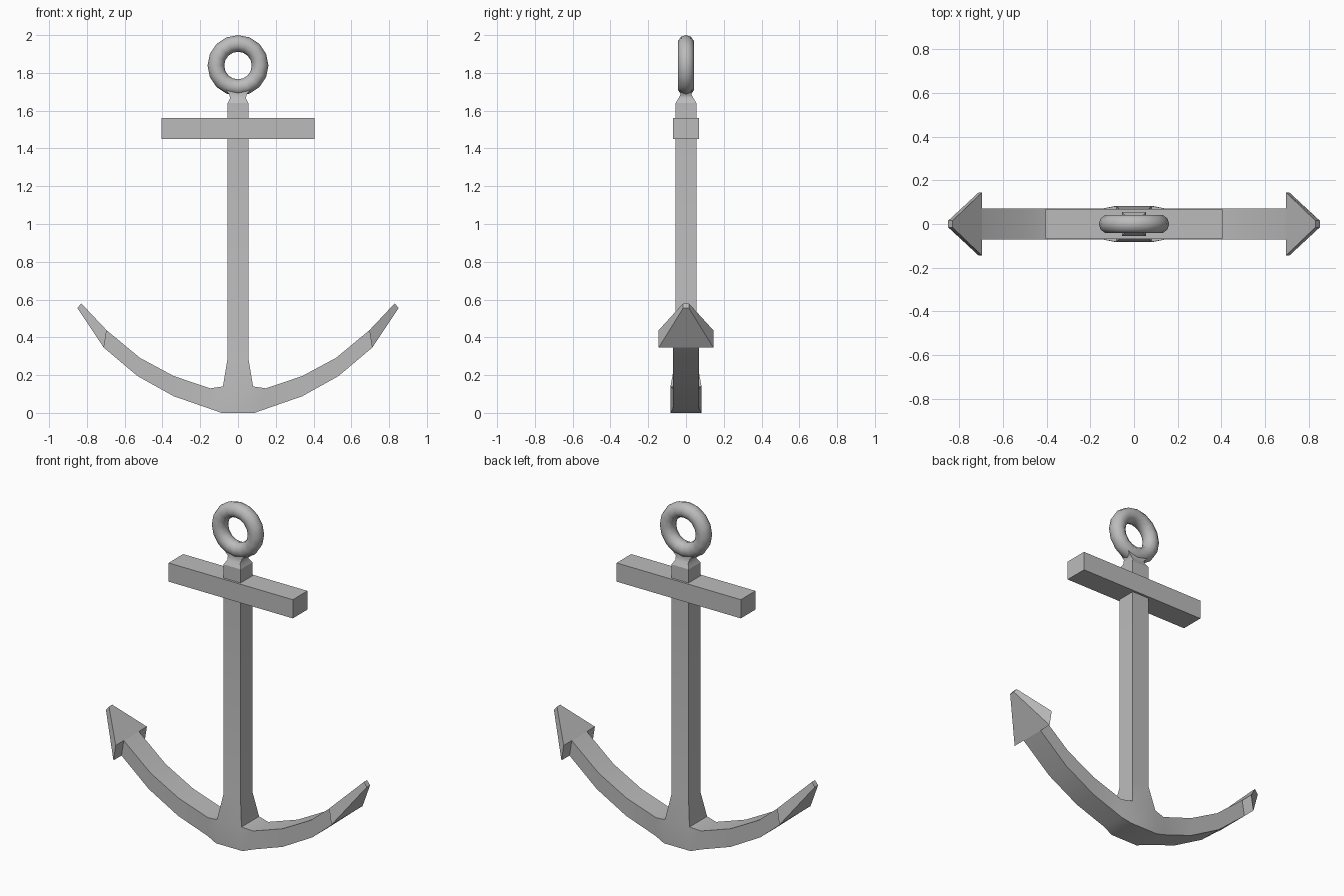
import bpy, bmesh, math

cube = bpy.data.objects.get("Cube")
if cube:
    bpy.data.objects.remove(cube)

metal = bpy.data.materials.new("grey_metal")
metal.use_nodes = True
GREY = (0.5, 0.5, 0.5, 1)
metal.diffuse_color = GREY
metal.node_tree.nodes["Principled BSDF"].inputs["Base Color"].default_value = GREY


def loft(bm, sections, caps=(True, True)):
    """Skin four-cornered sections into a tube."""
    rings = [[bm.verts.new(p) for p in s] for s in sections]
    for a, b in zip(rings, rings[1:]):
        for i in range(4):
            j = (i + 1) % 4
            bm.faces.new((a[i], a[j], b[j], b[i]))
    for ring, cap in zip((rings[0], rings[-1]), caps):
        if cap:
            bm.faces.new(ring)


def finish(bm, name, angle=30):
    bmesh.ops.remove_doubles(bm, verts=bm.verts, dist=0.0005)
    bmesh.ops.recalc_face_normals(bm, faces=bm.faces)
    mesh = bpy.data.meshes.new(name)
    bm.to_mesh(mesh)
    bm.free()
    obj = bpy.data.objects.new(name, mesh)
    bpy.context.collection.objects.link(obj)
    style(obj, angle)


def style(obj, angle):
    obj.data.materials.append(metal)
    bpy.ops.object.select_all(action="DESELECT")
    obj.select_set(True)
    bpy.context.view_layer.objects.active = obj
    bpy.ops.object.shade_smooth_by_angle(angle=math.radians(angle))


def square(z, hx, hy):
    return [(-hx, -hy, z), (hx, -hy, z), (hx, hy, z), (-hx, hy, z)]


def arm_section(side, top_x, top_z, low_x, low_z, hy):
    return [(side * top_x, -hy, top_z), (side * top_x, hy, top_z),
            (side * low_x, hy, low_z), (side * low_x, -hy, low_z)]


# Curved arms with barbed flukes: top x, z, underside x, z, half depth
arm = [(0.08, 0.14, 0.087, 0, 0.082),
       (0.147, 0.13, 0.147, 0.021, 0.07),
       (0.34, 0.195, 0.34, 0.088, 0.07),
       (0.52, 0.292, 0.532, 0.195, 0.07),
       (0.695, 0.437, 0.71, 0.345, 0.07),
       (0.695, 0.437, 0.71, 0.345, 0.145),
       (0.83, 0.58, 0.85, 0.555, 0.015)]
bm = bmesh.new()
loft(bm, [arm_section(-1, *s) for s in reversed(arm)]
     + [arm_section(1, *s) for s in arm])

# Shank grows out of the open top of the hub
hub_top = [f for f in bm.faces if all(abs(v.co.z - 0.14) < 0.001 for v in f.verts)]
bmesh.ops.delete(bm, geom=hub_top, context="FACES_ONLY")
loft(bm, [square(0.14, 0.08, 0.082), square(0.29, 0.055, 0.055),
          square(1.64, 0.055, 0.055)], (False, True))
finish(bm, "shank_and_arms")

# Crossbar
bm = bmesh.new()
loft(bm, [square(1.45, 0.405, 0.068), square(1.56, 0.405, 0.068)])
finish(bm, "crossbar")

# Neck flowing from the shank into the ring
bm = bmesh.new()
loft(bm, [square(1.64, 0.055, 0.055), square(1.665, 0.042, 0.04),
          square(1.685, 0.045, 0.03), square(1.71, 0.065, 0.032)])
finish(bm, "neck", 60)

# Ring
bpy.ops.mesh.primitive_torus_add(
    major_segments=16, minor_segments=10, major_radius=0.117,
    minor_radius=0.044, location=(0, 0, 1.839), rotation=(math.pi / 2, 0, 0))
ring = bpy.context.object
ring.name = "ring"
style(ring, 60)
